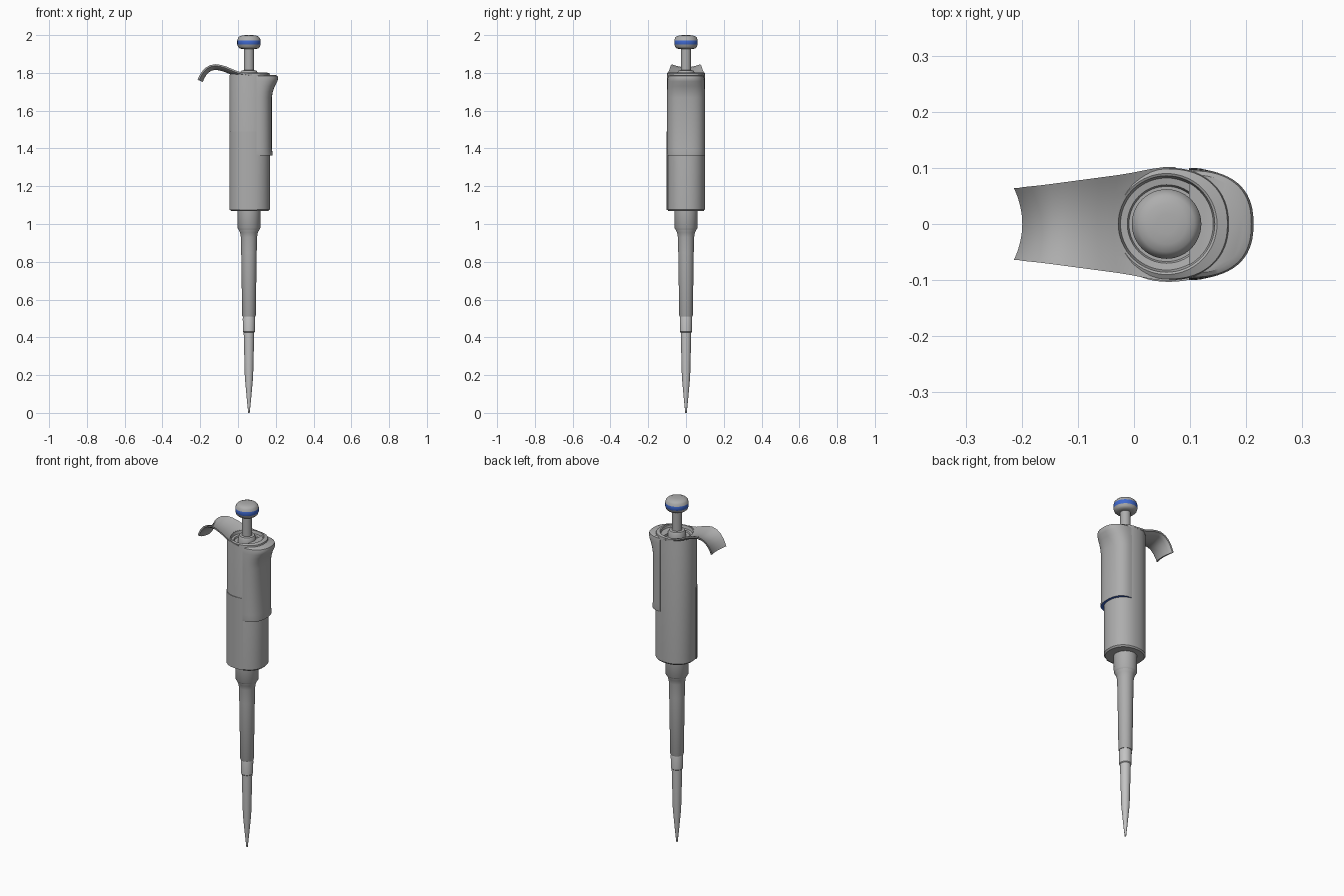
import bpy, bmesh, math

if "Cube" in bpy.data.objects:
    bpy.data.objects.remove(bpy.data.objects["Cube"])

AX = 0.058  # x position of the main axis


def material(name, rgb):
    m = bpy.data.materials.new(name)
    m.diffuse_color = (*rgb, 1)
    m.use_nodes = True
    m.node_tree.nodes["Principled BSDF"].inputs["Base Color"].default_value = m.diffuse_color
    return m


GREY = material("body grey", (0.42, 0.42, 0.42))
LIGHT = material("tip light grey", (0.55, 0.55, 0.55))
BLUE = material("blue", (0.05, 0.14, 0.62))


def loft(name, rings, mats, angle=35):
    """Skin a stack of closed rings, cap both ends and shade smooth."""
    bm = bmesh.new()
    loops = [[bm.verts.new(p) for p in r] for r in rings]
    n = len(loops[0])
    for a, b in zip(loops, loops[1:]):
        for i in range(n):
            j = (i + 1) % n
            bm.faces.new((a[i], a[j], b[j], b[i]))
    bm.faces.new(loops[0][::-1])
    bm.faces.new(loops[-1])
    bmesh.ops.recalc_face_normals(bm, faces=bm.faces)
    me = bpy.data.meshes.new(name)
    bm.to_mesh(me)
    bm.free()
    ob = bpy.data.objects.new(name, me)
    bpy.context.collection.objects.link(ob)
    for m in mats:
        me.materials.append(m)
    smooth(ob, angle)
    return ob


def smooth(ob, angle=35):
    bpy.ops.object.select_all(action='DESELECT')
    ob.select_set(True)
    bpy.context.view_layer.objects.active = ob
    bpy.ops.object.shade_smooth_by_angle(angle=math.radians(angle))


def lathe(name, profile, mats, n=48):
    return loft(name, [[(AX + r * math.cos(2 * math.pi * i / n),
                         r * math.sin(2 * math.pi * i / n), z) for i in range(n)]
                       for r, z in profile], mats)


def sp(v, e):
    return math.copysign(abs(v) ** e, v)


def oval(cx, rx, ry, z, a0=0, a1=360, n=64, e=0.9):
    """Points on a slightly squared oval between two angles."""
    k = n if a1 - a0 == 360 else n - 1
    pts = []
    for i in range(n):
        t = math.radians(a0 + (a1 - a0) * i / k)
        pts.append((cx + rx * sp(math.cos(t), e), ry * sp(math.sin(t), e), z))
    return pts


# disposable tip, tip cone, shaft and collar
lathe("tip", [(0.004, 0), (0.013, 0.09), (0.022, 0.19), (0.028, 0.43)], [LIGHT])
lathe("tip_collar", [(0.027, 0.425), (0.032, 0.43), (0.033, 0.50), (0.030, 0.515)], [LIGHT])
lathe("lower_shaft", [(0.034, 0.51), (0.036, 0.515), (0.041, 0.85), (0.043, 0.93),
                      (0.047, 0.955), (0.056, 0.972), (0.056, 0.98)], [GREY])
lathe("shaft_collar", [(0.055, 0.97), (0.060, 0.978), (0.061, 1.075)], [GREY])

# handle body with a dished top
CX = 0.0625
body = [oval(CX, 0.100, 0.094, 1.07), oval(CX, 0.1075, 0.100, 1.078),
        oval(CX, 0.1075, 0.100, 1.785), oval(CX, 0.104, 0.098, 1.798)]
body += [oval(AX, r, r, z, e=1) for r, z in
         ((0.090, 1.803), (0.086, 1.801), (0.082, 1.785), (0.070, 1.783), (0.067, 1.775))]
loft("handle_body", body, [GREY])

# thin cover panel on the front side of the handle
loft("side_panel", [oval(CX, 0.1105, 0.103, z, 195, 288, 24) +
                    oval(CX, 0.10, 0.094, z, 195, 288, 24)[::-1] for z in (1.075, 1.49)], [GREY])

# ejector: flared half-round shell with a blue underside
ejector = []
for xm, w, z in ((0.183, 0.099, 1.362), (0.184, 0.100, 1.37), (0.179, 0.100, 1.40),
                 (0.179, 0.100, 1.67), (0.184, 0.100, 1.70), (0.195, 0.099, 1.73),
                 (0.208, 0.098, 1.755), (0.213, 0.097, 1.772), (0.209, 0.095, 1.784),
                 (0.195, 0.088, 1.790)):
    ejector.append(oval(0.098, xm - 0.098, w, z, -90, 90, 33, 0.82))
ej = loft("ejector", ejector, [GREY, BLUE])
for p in ej.data.polygons:
    if p.normal.z < -0.9 and p.center.z < 1.365:
        p.material_index = 1

# finger hook: a curved strip, concave across its width
path = [(0.075, 1.793, 0.101), (0.058, 1.797, 0.102), (0.03, 1.801, 0.098), (0.0, 1.808, 0.092),
        (-0.03, 1.820, 0.087), (-0.06, 1.833, 0.083), (-0.09, 1.842, 0.079),
        (-0.12, 1.846, 0.075), (-0.15, 1.840, 0.071), (-0.175, 1.825, 0.068),
        (-0.195, 1.802, 0.066), (-0.208, 1.778, 0.064), (-0.214, 1.763, 0.064)]
rings = []
for k, (x, z, w) in enumerate(path):
    a, b = path[max(k - 1, 0)], path[min(k + 1, len(path) - 1)]
    dx, dz = b[0] - a[0], b[1] - a[1]
    length = math.hypot(dx, dz)
    nx, nz = dz / length, -dx / length  # points up and outward
    top, low = [], []
    for i in range(17):
        u = -1 + i / 8
        d = -0.016 * (1 - u * u)
        t = 0.014 if abs(u) < 1 else 0.009
        top.append((x + nx * d, w * u, z + nz * d))
        low.append((x + nx * (d - t), w * u * 0.985, z + nz * (d - t)))
    rings.append(top + low[::-1])
hook = loft("finger_hook", rings, [GREY])

# open the hook strip above the dished top
cutter = lathe("hook_cutter", [(0.088, 1.70), (0.088, 1.95)], [GREY])
mod = hook.modifiers.new("opening", 'BOOLEAN')
mod.operation = 'DIFFERENCE'
mod.solver = 'EXACT'
mod.object = cutter
bpy.ops.object.select_all(action='DESELECT')
hook.select_set(True)
bpy.context.view_layer.objects.active = hook
bpy.ops.object.modifier_apply(modifier=mod.name)
bpy.data.objects.remove(cutter)
smooth(hook)

# plunger stem with guide ring
lathe("guide_ring", [(0.048, 1.77), (0.046, 1.802), (0.040, 1.812), (0.030, 1.814)], [GREY])
lathe("plunger_stem", [(0.027, 1.77), (0.027, 1.94)], [GREY])

# plunger button with a blue band
button = lathe("plunger_button", [(0.036, 1.926), (0.050, 1.930), (0.058, 1.938), (0.061, 1.949),
                                  (0.062, 1.951), (0.062, 1.972), (0.061, 1.974), (0.058, 1.985),
                                  (0.050, 1.993), (0.036, 1.998), (0.018, 2.0)], [GREY, BLUE])
for p in button.data.polygons:
    if 1.95 < p.center.z < 1.973 and abs(p.normal.z) < 0.5:
        p.material_index = 1
